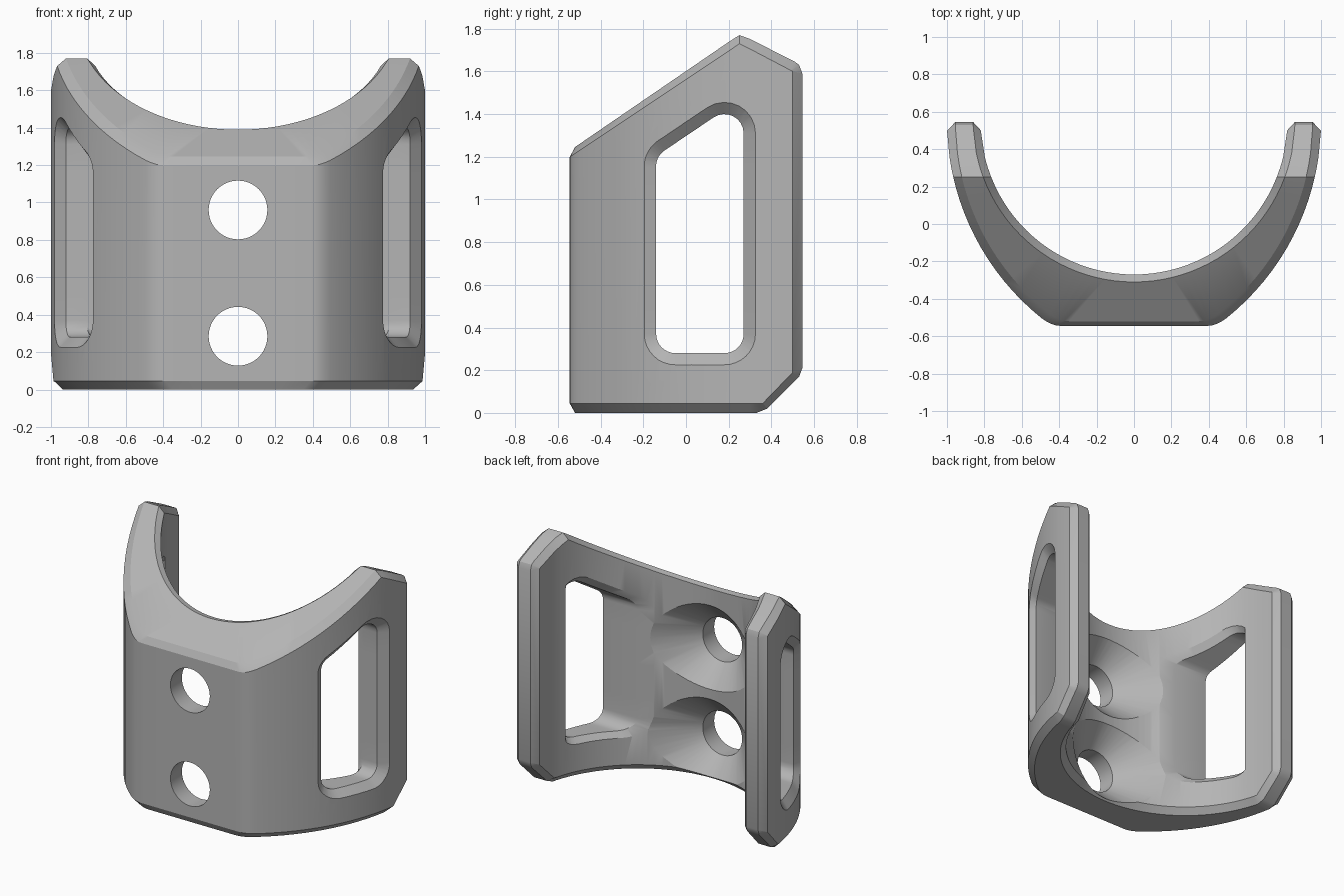
import bpy, bmesh, math

if "Cube" in bpy.data.objects:
    bpy.data.objects.remove(bpy.data.objects["Cube"], do_unlink=True)

CY = 0.55                       # shared centre depth of the wall arcs
OUT_R, OUT_CX, IN_R = 1.35, -0.35, 0.82
CHAMFER = 0.045

grey = bpy.data.materials.new("satin grey")
grey.use_nodes = True
grey.diffuse_color = (0.46, 0.46, 0.46, 1)
grey.node_tree.nodes["Principled BSDF"].inputs["Base Color"].default_value = (0.46, 0.46, 0.46, 1)


def arc_x(y, r, cx=0.0):
    return cx + math.sqrt(max(r * r - (y - CY) ** 2, 0))


def interp(pts, y):
    """Height on a polyline of (y, z) points."""
    if y <= pts[0][0]:
        return pts[0][1]
    for (y0, z0), (y1, z1) in zip(pts, pts[1:]):
        if y <= y1:
            return z0 + (z1 - z0) * (y - y0) / (y1 - y0)
    return pts[-1][1]


def loft(name, rings, caps):
    """Skin closed rings; caps lists the index groups that close each end."""
    bm = bmesh.new()
    vs = [[bm.verts.new(p) for p in ring] for ring in rings]
    n = len(rings[0])
    for a, b in zip(vs, vs[1:]):
        for i in range(n):
            j = (i + 1) % n
            bm.faces.new((a[i], a[j], b[j], b[i]))
    for end in (vs[0], vs[-1]):
        for group in caps:
            bm.faces.new([end[i] for i in group])
    bmesh.ops.recalc_face_normals(bm, faces=bm.faces)
    mesh = bpy.data.meshes.new(name)
    bm.to_mesh(mesh)
    bm.free()
    mesh.materials.append(grey)
    obj = bpy.data.objects.new(name, mesh)
    bpy.context.collection.objects.link(obj)
    return obj


# Side outline heights: full body, and the outline inset by the edge chamfer
top_full = [(-.55, 1.225), (.2, 1.738), (.25, 1.77), (.3, 1.752), (.51, 1.645), (.53, 1.63), (.545, 1.59)]
top_inset = [(-.55, 1.195), (.2, 1.695), (.25, 1.73), (.3, 1.705), (.5, 1.6)]
low_full = [(-.55, 0), (.33, 0), (.38, .02), (.53, .17), (.545, .21)]
low_inset = [(-.55, CHAMFER), (.36, CHAMFER), (.5, .19)]
tail_full = [.25, .3, .33, .38, .51, .53, .545]
tail_inset = [.25, .3, .33, .36, .49, .495, .5]


def arc_points(r, cx, y0, y1, count):
    a0, a1 = math.asin(max((y0 - CY) / r, -1)), math.asin((y1 - CY) / r)
    angles = [a0 + (a1 - a0) * i / (count - 1) for i in range(count)]
    return [(cx + r * math.cos(a), CY + r * math.sin(a)) for a in angles]


def outer_half(r, front, tail):
    """Flat front, rounded corner, then the outer arc back to the tip."""
    corner = arc_x(front, r, OUT_CX)
    ax, by = corner - 0.05, front + 0.04
    bx = arc_x(by, r, OUT_CX)
    pts = [(ax * k / 3, front) for k in range(3)]
    for k in range(5):
        t = k / 4
        pts.append(((1 - t) ** 2 * ax + 2 * t * (1 - t) * corner + t * t * bx,
                    (1 - t * t) * front + t * t * by))
    pts += arc_points(r, OUT_CX, by, 0.2, 13)[1:]
    return pts + [(arc_x(y, r, OUT_CX), y) for y in tail]


def inner_half(r, tail):
    return arc_points(r, 0, CY - r, 0.2, 20) + [(arc_x(y, r), y) for y in tail]


def mirrored(half):
    half = [(0.0, half[0][1])] + half[1:]
    return [(-x, y) for x, y in half[:0:-1]] + half


# Curved body with chamfered rims
outer = mirrored(outer_half(OUT_R, -0.545, tail_inset))
outer_rim = mirrored(outer_half(OUT_R - CHAMFER, -0.52, tail_full))
inner_rim = mirrored(inner_half(IN_R + 0.04, tail_full))
inner = mirrored(inner_half(IN_R, tail_inset))
sections = []
for o, p, q, i in zip(outer, outer_rim, inner_rim, inner):
    order = [(o, low_inset), (o, top_inset), (p, top_full), (q, top_full),
             (i, top_inset), (i, low_inset), (q, low_full), (p, low_full)]
    sections.append([(x, y, interp(line, y)) for (x, y), line in order])
body = loft("curved_bracket", sections, [(2, 3, 6, 7), (0, 1, 2, 7), (3, 4, 5, 6)])


def window_outline(offset):
    """Rounded window outline grown by offset, as (y, z) points."""
    corners = [(-.05, .37, 180, 270), (.18, .37, 270, 360),
               (.18, 1.31, 0, 124), (-.05, 1.155, 124, 180)]
    r = 0.09 + offset
    runs = []
    for cy, cz, a0, a1 in corners:
        angles = [math.radians(a0 + (a1 - a0) * k / 8) for k in range(9)]
        runs.append([(cy + r * math.cos(a), cz + r * math.sin(a)) for a in angles])
    pts = []
    for k, run in enumerate(runs):
        (y0, z0), (y1, z1) = run[-1], runs[(k + 1) % 4][0]
        pts += run + [(y0 + (y1 - y0) * s / 6, z0 + (z1 - z0) * s / 6) for s in range(1, 6)]
    return pts


def window_cutter(side):
    """Side window with a chamfer following both wall surfaces."""
    def ring(offset, depth):
        return [(side * depth(y), y, z) for y, z in window_outline(offset)]
    rings = [
        ring(0.077, lambda y: 1.2),
        ring(0.077, lambda y: arc_x(y, OUT_R, OUT_CX) + 0.02),
        ring(0, lambda y: arc_x(y, OUT_R, OUT_CX) - 0.05),
        ring(0, lambda y: arc_x(y, IN_R) + 0.04),
        [(x, min(y, 0.27), z) for x, y, z in ring(0.05, lambda y: arc_x(y, IN_R) - 0.01)],
        [(x, min(y, 0.27), z) for x, y, z in ring(0.05, lambda y: 0.29)],
    ]
    return loft("window_cutter", rings, [range(len(rings[0]))])


def screw_cutter(z):
    """Round hole with a wide countersink opening to the back."""
    rings = []
    for y, r in ((-.7, .157), (-.415, .157), (-.1, .472)):
        angles = [math.tau * k / 48 for k in range(48)]
        rings.append([(r * math.cos(a), y, z + r * math.sin(a)) for a in angles])
    return loft("screw_cutter", rings, [range(48)])


# Cut the windows and countersunk holes
bpy.context.view_layer.objects.active = body
cutters = [window_cutter(1), window_cutter(-1), screw_cutter(0.285), screw_cutter(0.96)]
for cutter in cutters:
    cutter.hide_render = True
    mod = body.modifiers.new("cut", 'BOOLEAN')
    mod.operation = 'DIFFERENCE'
    mod.solver = 'EXACT'
    mod.object = cutter
    bpy.ops.object.modifier_apply(modifier=mod.name)
    bpy.data.objects.remove(cutter, do_unlink=True)

# Smooth curved faces, crisp chamfers
bpy.ops.object.select_all(action='DESELECT')
body.select_set(True)
bpy.ops.object.shade_smooth_by_angle(angle=math.radians(25))
